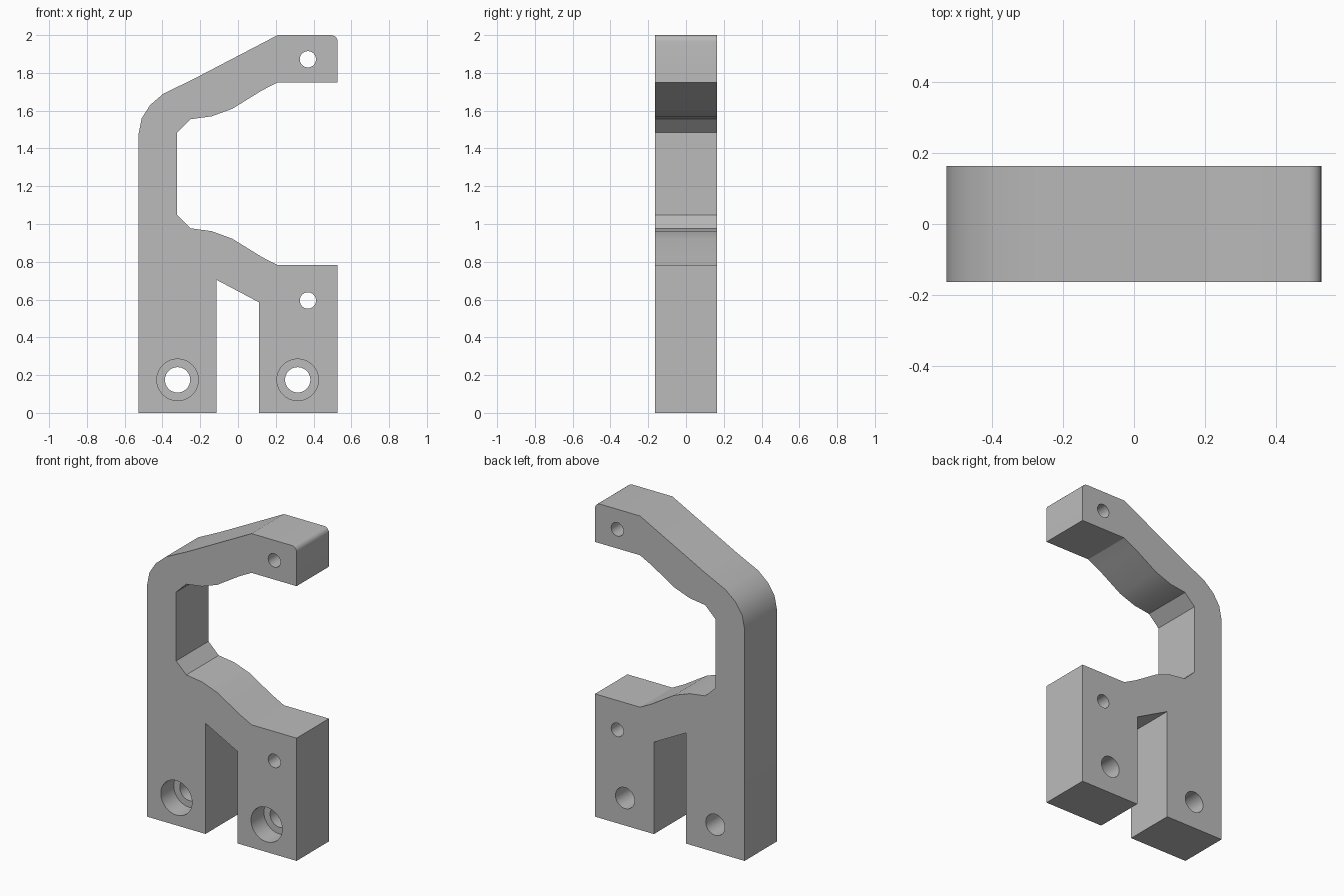
import bpy, bmesh, math

if "Cube" in bpy.data.objects:
    bpy.data.objects.remove(bpy.data.objects["Cube"], do_unlink=True)

HALF = 0.163      # half thickness of the plate
MID = 1.266       # height about which the open jaw is mirrored
EDGE = 0.527      # half width

grey = bpy.data.materials.new("plain grey")
grey.use_nodes = True
grey.diffuse_color = (0.5, 0.5, 0.5, 1)
grey.node_tree.nodes["Principled BSDF"].inputs["Base Color"].default_value = (0.5, 0.5, 0.5, 1)

# Side outline: two legs, lower jaw, mirrored upper jaw, rounded tip and shoulder
legs = [(-EDGE, 0), (-0.115, 0), (-0.115, 0.705), (0.112, 0.585), (0.112, 0), (EDGE, 0)]
jaw = [(EDGE, 0.782), (0.21, 0.782), (0.125, 0.826), (-0.03, 0.922),
       (-0.14, 0.962), (-0.25, 0.977), (-0.322, 1.047)]
upper_jaw = [(x, 2 * MID - z) for x, z in reversed(jaw)]
r = 0.034
tip = [(EDGE - r + r * math.cos(a), 2 - r + r * math.sin(a))
       for a in (math.pi / 2 * i / 5 for i in range(6))]
shoulder = [(0.21, 2), (-0.24, 1.765), (-0.395, 1.69), (-0.465, 1.63), (-0.51, 1.56), (-EDGE, 1.475)]

# Extrude the outline through the thickness
bm = bmesh.new()
face = bm.faces.new([bm.verts.new((x, -HALF, z)) for x, z in legs + jaw + upper_jaw + tip + shoulder])
ext = bmesh.ops.extrude_face_region(bm, geom=[face])
bmesh.ops.translate(bm, vec=(0, 2 * HALF, 0),
                    verts=[v for v in ext["geom"] if isinstance(v, bmesh.types.BMVert)])
bmesh.ops.recalc_face_normals(bm, faces=bm.faces)
mesh = bpy.data.meshes.new("clamp_bracket")
bm.to_mesh(mesh)
bm.free()
mesh.materials.append(grey)
bracket = bpy.data.objects.new("clamp_bracket", mesh)
bpy.context.collection.objects.link(bracket)


def drill(name, x, z, radius, y0, y1):
    """Cut a round hole along y between y0 and y1."""
    bpy.ops.mesh.primitive_cylinder_add(vertices=40, radius=radius, depth=y1 - y0,
                                        location=(x, (y0 + y1) / 2, z),
                                        rotation=(math.pi / 2, 0, 0))
    cutter = bpy.context.object
    cutter.name = name
    cutter.hide_render = True
    cutter.data.materials.append(grey)
    mod = bracket.modifiers.new(name, "BOOLEAN")
    mod.operation = "DIFFERENCE"
    mod.solver = "EXACT"
    mod.object = cutter
    bpy.ops.object.select_all(action="DESELECT")
    bracket.select_set(True)
    bpy.context.view_layer.objects.active = bracket
    bpy.ops.object.modifier_apply(modifier=mod.name)
    bpy.data.objects.remove(cutter, do_unlink=True)


# Pin holes in both jaws
for z in (0.595, 1.872):
    drill("pin_hole", 0.37, z, 0.043, -0.3, 0.3)

# Counterbored bolt holes in both legs
for x in (-0.32, 0.316):
    drill("bolt_hole", x, 0.175, 0.067, -0.3, 0.3)
    drill("counterbore", x, 0.175, 0.11, -0.3, -HALF + 0.13)

bpy.ops.object.shade_smooth_by_angle(angle=math.radians(25))
